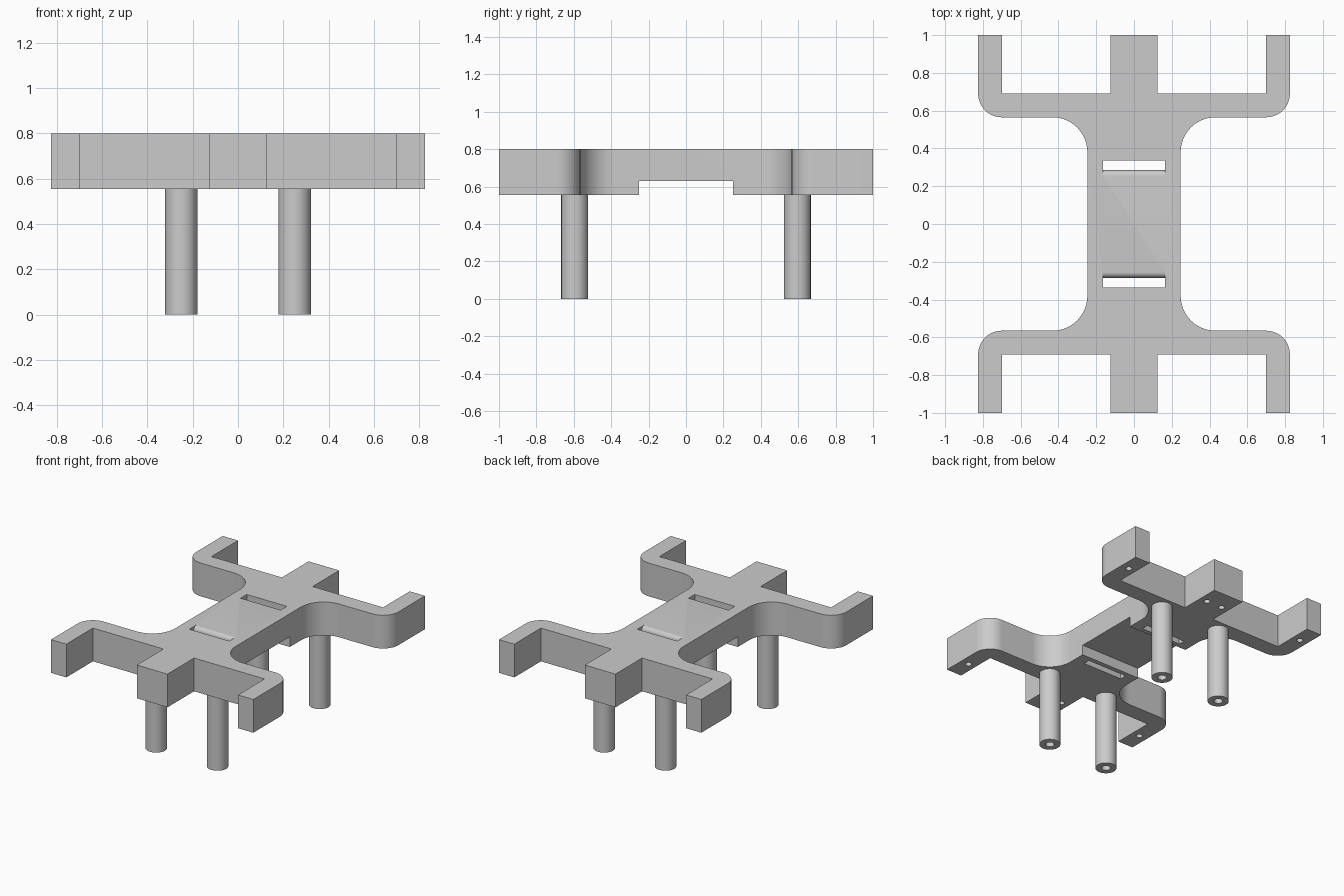
import bpy
import bmesh
from math import sin, cos, pi, radians
from mathutils import Vector

if "Cube" in bpy.data.objects:
    bpy.data.objects.remove(bpy.data.objects["Cube"])

BOTTOM, TOP = 0.555, 0.80

grey = bpy.data.materials.new("plain_grey")
grey.use_nodes = True
grey.diffuse_color = (0.6, 0.6, 0.6, 1)
grey.node_tree.nodes["Principled BSDF"].inputs["Base Color"].default_value = (0.6, 0.6, 0.6, 1)


def arc(cx, cy, r, a0, a1, n=16):
    angles = [radians(a0 + (a1 - a0) * i / n) for i in range(n + 1)]
    return [(cx + r * cos(a), cy + r * sin(a)) for a in angles]


def prism(bm, points, offset):
    """Solid from a closed ring of 3D points pushed along offset."""
    face = bm.faces.new([bm.verts.new(p) for p in points])
    ext = bmesh.ops.extrude_face_region(bm, geom=[face])
    moved = [v for v in ext["geom"] if isinstance(v, bmesh.types.BMVert)]
    bmesh.ops.translate(bm, verts=moved, vec=Vector(offset))


def make_object(name, bm):
    bmesh.ops.recalc_face_normals(bm, faces=bm.faces)
    mesh = bpy.data.meshes.new(name)
    bm.to_mesh(mesh)
    bm.free()
    mesh.materials.append(grey)
    obj = bpy.data.objects.new(name, mesh)
    bpy.context.collection.objects.link(obj)
    return obj


def select_only(obj):
    bpy.ops.object.select_all(action='DESELECT')
    obj.select_set(True)
    bpy.context.view_layer.objects.active = obj


def smooth(obj):
    select_only(obj)
    bpy.ops.object.shade_smooth_by_angle(angle=radians(30))


# Frame plate: one quarter of the outline, mirrored round to a closed ring
quarter = (arc(0.432, 0.38, 0.185, 180, 90)
           + arc(0.70, 0.69, 0.125, -90, 0)
           + [(0.825, 1), (0.70, 1), (0.70, 0.69), (0.125, 0.69), (0.125, 1)])
half = quarter + [(-x, y) for x, y in reversed(quarter)]
outline = half + [(-x, -y) for x, y in half]
bm = bmesh.new()
prism(bm, [(x, y, BOTTOM) for x, y in outline], (0, 0, TOP - BOTTOM))
frame = make_object("frame_plate", bm)

# Cutters: underside channel, strap slots with a rounded inner lip, screw holes
bm = bmesh.new()
channel = [(-0.25, 0.4), (0.25, 0.4), (0.25, 0.63), (-0.25, 0.63)]
prism(bm, [(-0.5, y, z) for y, z in channel], (1, 0, 0))
slot = ([(0.335, 0.5), (0.285, 0.5)] + arc(0.255, TOP - 0.03, 0.03, 0, 90, 8)
        + [(0.255, 0.85), (0.335, 0.85)])
for side in (-1, 1):
    prism(bm, [(-0.163, side * y, z) for y, z in slot], (0.326, 0, 0))
    for x in (-0.76, -0.065, 0.065, 0.76):
        ring = arc(x, side * 0.85, 0.022, 0, 360, 20)[:-1]
        prism(bm, [(px, py, 0.5) for px, py in ring], (0, 0, 0.17))
cutter = make_object("cutter", bm)
cutter.hide_render = True

cut = frame.modifiers.new("cut", 'BOOLEAN')
cut.operation = 'DIFFERENCE'
cut.solver = 'EXACT'
cut.object = cutter
select_only(frame)
bpy.ops.object.modifier_apply(modifier=cut.name)
bpy.data.objects.remove(cutter)
smooth(frame)

# Legs: lathed posts with a blind bore in the foot
SIDES = 32
post = [(0, 0.15), (0.03, 0.15), (0.03, 0), (0.072, 0), (0.072, BOTTOM + 0.01), (0, BOTTOM + 0.01)]
for yname, sy in (("front", -1), ("back", 1)):
    for xname, sx in (("right", -1), ("left", 1)):
        bm = bmesh.new()
        verts = [bm.verts.new((r, 0, z)) for r, z in post]
        edges = [bm.edges.new(pair) for pair in zip(verts, verts[1:])]
        bmesh.ops.spin(bm, geom=verts + edges, axis=(0, 0, 1), cent=(0, 0, 0),
                       angle=2 * pi, steps=SIDES)
        bmesh.ops.remove_doubles(bm, verts=bm.verts, dist=0.0001)
        leg = make_object(f"{yname}_{xname}_leg", bm)
        leg.location = (sx * 0.25, sy * 0.595, 0)
        smooth(leg)
